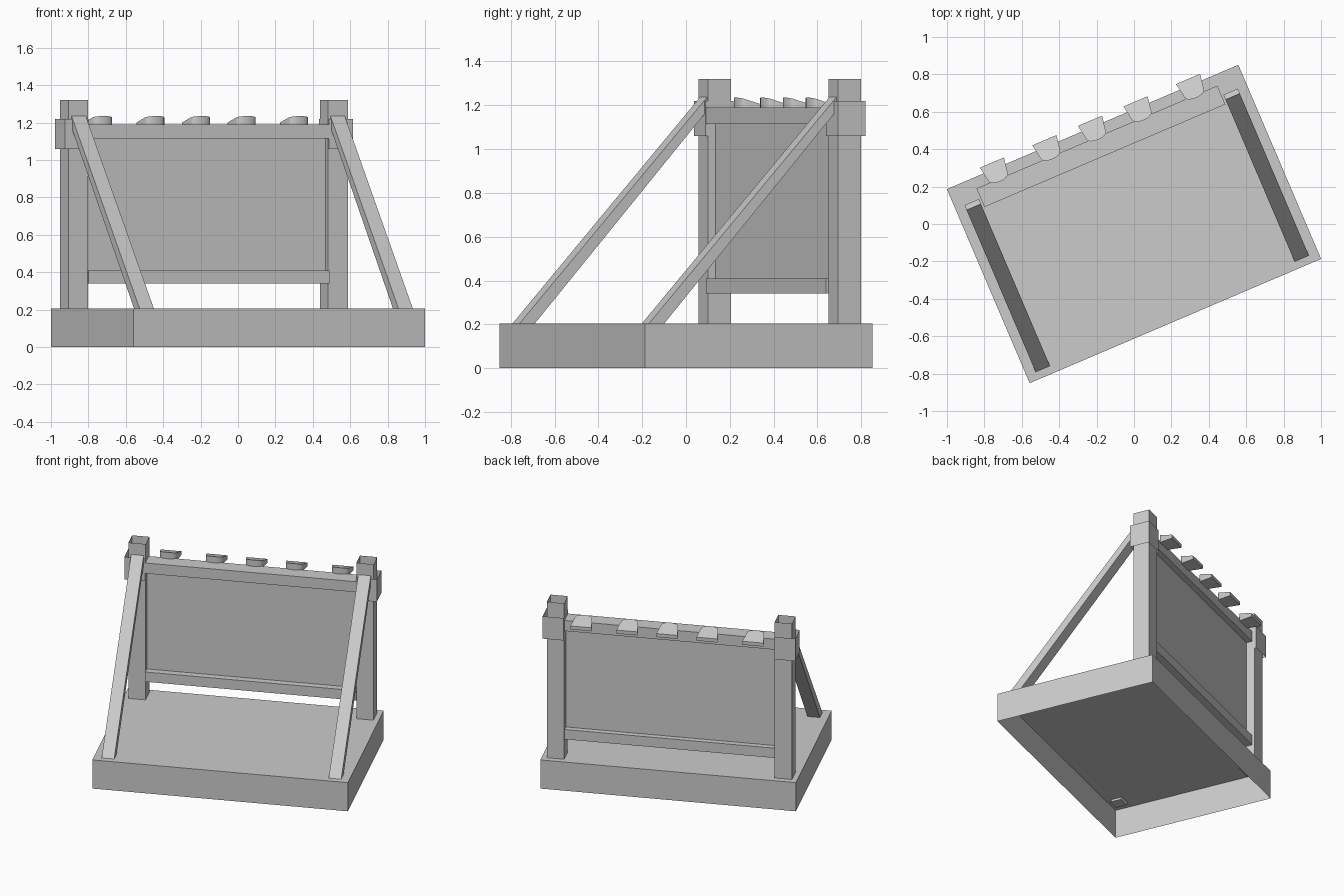
import bpy, bmesh, math
from mathutils import Matrix

if "Cube" in bpy.data.objects:
    bpy.data.objects.remove(bpy.data.objects["Cube"])

# The whole sign is turned about z; parts are built in its own u, v frame
TURN = Matrix.Rotation(math.radians(23.1), 4, 'Z')


def finish(name, bm, smooth=False):
    bmesh.ops.recalc_face_normals(bm, faces=bm.faces)
    bm.transform(TURN)
    me = bpy.data.meshes.new(name)
    bm.to_mesh(me)
    bm.free()
    ob = bpy.data.objects.new(name, me)
    bpy.context.collection.objects.link(ob)
    if smooth:
        bpy.context.view_layer.objects.active = ob
        ob.select_set(True)
        bpy.ops.object.shade_smooth_by_angle(angle=math.radians(35))
        ob.select_set(False)
    return ob


def box(name, u, v, z, top=True, bottom=True):
    """Box from (min, max) ranges, optionally without its top or bottom face."""
    bm = bmesh.new()
    lo = [bm.verts.new((a, b, z[0])) for a, b in
          ((u[0], v[0]), (u[1], v[0]), (u[1], v[1]), (u[0], v[1]))]
    hi = [bm.verts.new((w.co.x, w.co.y, z[1])) for w in lo]
    for i in range(4):
        j = (i + 1) % 4
        bm.faces.new((lo[i], lo[j], hi[j], hi[i]))
    if top:
        bm.faces.new(hi)
    if bottom:
        bm.faces.new(lo[::-1])
    return finish(name, bm)


def prism(name, rings, smooth=False):
    """Solid between two matching rings of points."""
    bm = bmesh.new()
    a, b = [[bm.verts.new(p) for p in r] for r in rings]
    n = len(a)
    for i in range(n):
        j = (i + 1) % n
        bm.faces.new((a[i], a[j], b[j], b[i]))
    bm.faces.new(a[::-1])
    bm.faces.new(b)
    return finish(name, bm, smooth)


# Base: hollow, open underneath
box("base", (-.847, .847), (-.564, .564), (0, .205), bottom=False)

for side, s in (("left", -1), ("right", 1)):
    # Hollow post, open at both ends
    c = s * .755
    box(side + "_post", (c - .057, c + .057), (.408, .522), (.19, 1.32), False, False)
    # Sleeve around the top of the post
    c = s * .768
    box(side + "_collar", (c - .069, c + .069), (.396, .534), (1.06, 1.22), False, False)
    # Diagonal brace
    section = ((-.535, .19), (.42, 1.25), (.448, 1.22), (-.459, .19))
    prism(side + "_brace", [[(s * u, v, z) for v, z in section] for u in (.711, .794)])

# Display panel and its rails
box("panel", (-.70, .70), (.445, .465), (.40, 1.13))
box("bottom_rail", (-.70, .70), (.397, .505), (.34, .41))
box("top_rail", (-.70, .70), (.397, .505), (1.115, 1.19))

# Lamps: sloping hood, straight wide rear edge and rounded front
for i, u in enumerate((-.57, -.265, 0, .265, .57)):
    plan = [(.07, .60), (-.07, .60)]
    for k in range(9):
        t = math.pi * (1 + k / 8)
        plan.append((.056 * math.cos(t), .515 + .025 * math.sin(t)))
    low = [(u + a, b, 1.175) for a, b in plan]
    high = [(u + a, b, 1.2 + (.60 - b) * .32) for a, b in plan]
    prism("lamp_%d" % (i + 1), (low, high), smooth=True)
